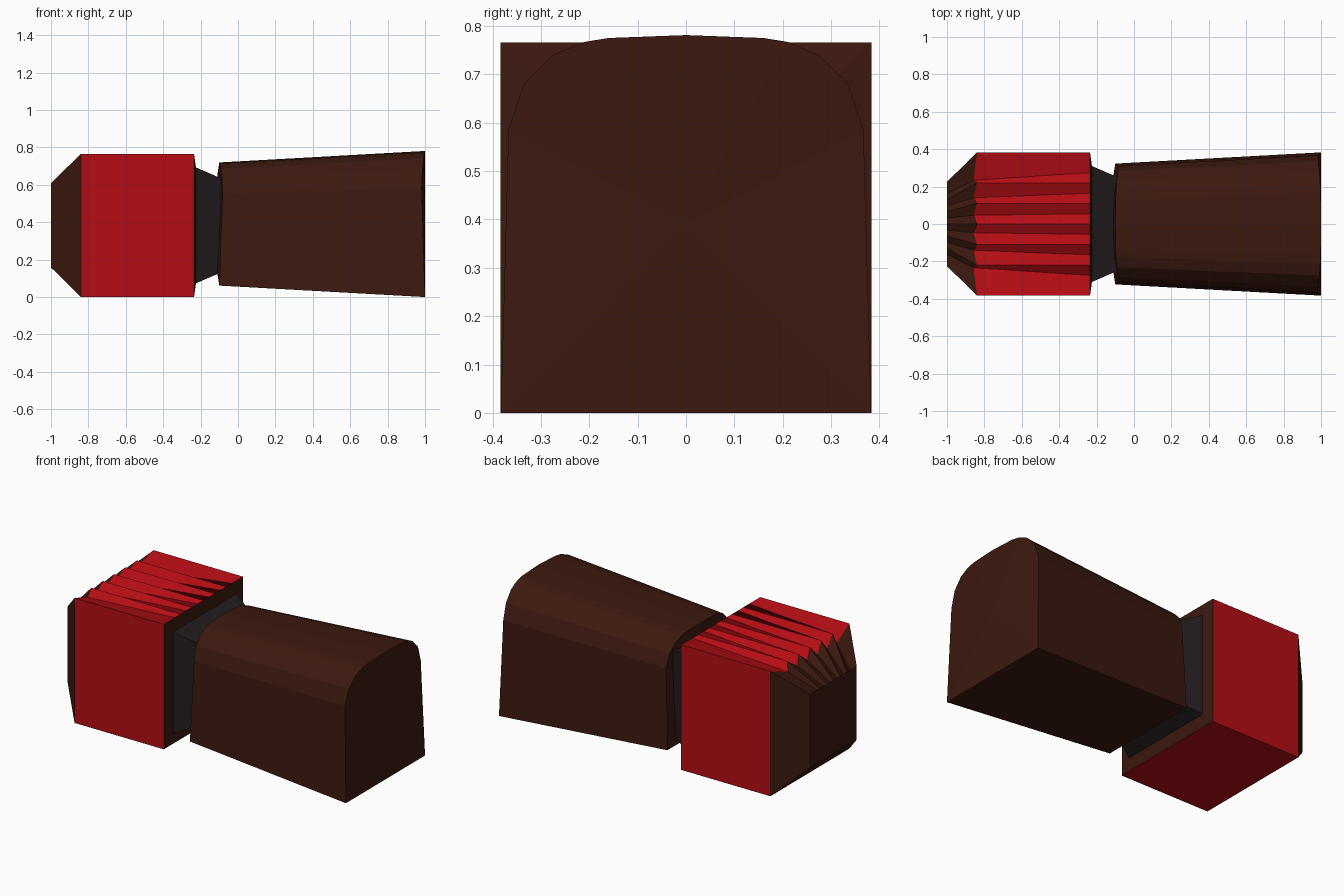
import bpy, bmesh

if "Cube" in bpy.data.objects:
    bpy.data.objects.remove(bpy.data.objects["Cube"])


def material(name, rgb):
    m = bpy.data.materials.new(name)
    m.diffuse_color = (*rgb, 1)
    m.use_nodes = True
    m.node_tree.nodes["Principled BSDF"].inputs["Base Color"].default_value = m.diffuse_color
    return m


RED = material("red", (0.46, 0.004, 0.007))
BROWN = material("brown", (0.046, 0.010, 0.005))
DARK = material("charcoal", (0.016, 0.011, 0.013))


def loft(name, rings, mats, start=None, end=None):
    """Skin matching closed rings; mats[i] colours band i. start/end are fan centres for caps."""
    bm = bmesh.new()
    rows = [[bm.verts.new(p) for p in r] for r in rings]
    n = len(rows[0])
    slots = list(dict.fromkeys(mats))
    for a, b, m in zip(rows, rows[1:], mats):
        for i in range(n):
            j = (i + 1) % n
            bm.faces.new((a[i], a[j], b[j], b[i])).material_index = slots.index(m)
    for row, centre, m in ((rows[0], start, mats[0]), (rows[-1], end, mats[-1])):
        if centre:
            c = bm.verts.new(centre)
            for i in range(n):
                bm.faces.new((row[i], row[(i + 1) % n], c)).material_index = slots.index(m)
    bmesh.ops.recalc_face_normals(bm, faces=bm.faces[:])
    me = bpy.data.meshes.new(name)
    bm.to_mesh(me)
    bm.free()
    for m in slots:
        me.materials.append(m)
    ob = bpy.data.objects.new(name, me)
    bpy.context.collection.objects.link(ob)
    return ob


# Ridged head: square section whose top edge carries peaks and valleys
H = 0.383


def head_ring(x, half, groove=1.0, valley_x=None):
    k = half / H
    ring = [(x, -half, H - half), (x, half, H - half), (x, half, H + half)]
    for i in range(5, -6, -1):
        valley = i % 2
        s = k * (groove if valley else 1)
        vx = valley_x if valley and valley_x is not None else x
        ring.append((vx, 0.055 * i * s, H + H * s))
    return ring + [(x, -half, H + half)]


loft("ridged_head",
     [head_ring(-1, 0.225), head_ring(-0.84, H, 0.85, -0.857),
      head_ring(-0.235, H), head_ring(-0.225, 0.31)],
     [BROWN, RED, BROWN], start=(-1, 0, H), end=(-0.225, 0, H))


# Tapered dark neck
def square(x, h):
    return [(x, -h, H - h), (x, h, H - h), (x, h, H + h), (x, -h, H + h)]


loft("neck", [square(-0.23, 0.312), square(-0.11, 0.26), square(-0.07, 0.25)],
     [DARK, DARK], start=(-0.23, 0, H), end=(-0.07, 0, H))

# Flared handle with an arched top; shoulders are set back slightly at both ends
HALF = [(0.383, 0, 0), (0.367, 0.585, 0.018), (0.335, 0.68, 0.014), (0.275, 0.74, 0.008),
        (0.21, 0.767, 0.004), (0.16, 0.775, 0.002), (0, 0.781, 0)]
ARCH = HALF + [(-y, z, d) for y, z, d in HALF[-2::-1]]


def arch(x, s, inward):
    return [(x + inward * d, y * s, 0.39 + (z - 0.39) * s) for y, z, d in ARCH]


loft("handle", [arch(-0.11, 0.68, 1), arch(-0.10, 0.843, 1), arch(1, 1, -1)],
     [BROWN, BROWN], start=(-0.11, 0, 0.39), end=(1, 0, 0.39))
